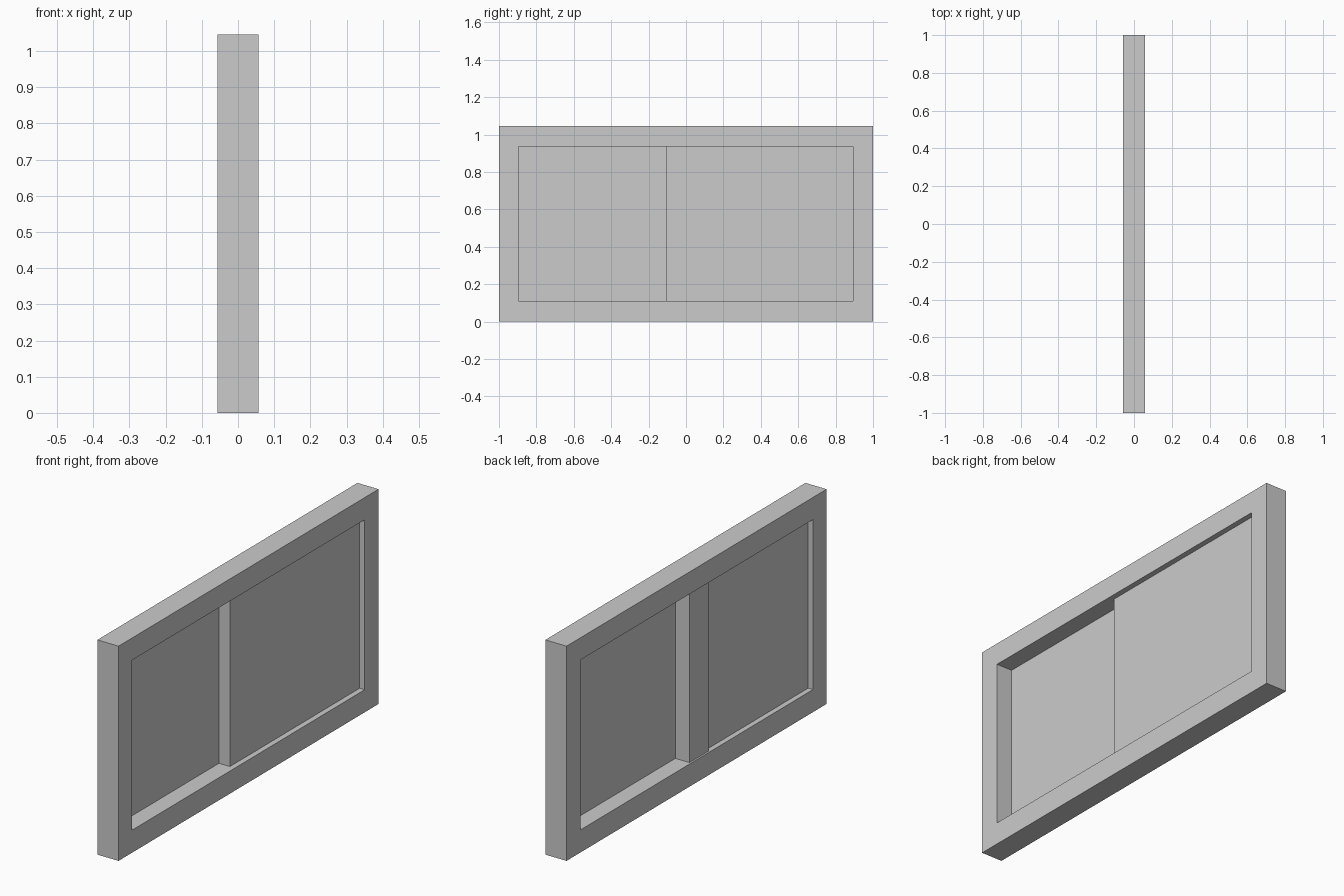
import bpy, bmesh

if "Cube" in bpy.data.objects:
    bpy.data.objects.remove(bpy.data.objects["Cube"])

HX = 0.057                              # half depth of the frame
Y0, Y1, Z0, Z1 = -0.895, 0.893, 0.11, 0.937   # opening
TOP = 1.045


def link(name, bm):
    me = bpy.data.meshes.new(name)
    bmesh.ops.recalc_face_normals(bm, faces=bm.faces)
    bm.to_mesh(me)
    bm.free()
    ob = bpy.data.objects.new(name, me)
    bpy.context.collection.objects.link(ob)
    return ob


def box(name, x, y, z):
    bm = bmesh.new()
    bmesh.ops.create_cube(bm, size=1)
    for v in bm.verts:
        v.co = [lo if c < 0 else hi for c, (lo, hi) in zip(v.co, (x, y, z))]
    return link(name, bm)


def rect(y0, y1, z0, z1):
    return [(y0, z0), (y1, z0), (y1, z1), (y0, z1)]


# Outer frame: a rectangular ring extruded through the wall depth
bm = bmesh.new()
outer = [bm.verts.new((-HX, y, z)) for y, z in rect(-1, 1, 0, TOP)]
inner = [bm.verts.new((-HX, y, z)) for y, z in rect(Y0, Y1, Z0, Z1)]
for i in range(4):
    j = (i + 1) % 4
    bm.faces.new((outer[i], outer[j], inner[j], inner[i]))
ext = bmesh.ops.extrude_face_region(bm, geom=bm.faces[:], use_keep_orig=True)
for v in ext["geom"]:
    if isinstance(v, bmesh.types.BMVert):
        v.co.x = HX
link("window_frame", bm)

# Two sliding panes on separate tracks
POST = (-0.105, 0.042)
box("rear_pane", (-0.031, -0.029), (Y0, POST[0]), (Z0, Z1))
box("front_pane", (0.028, 0.030), (POST[0], Y1), (Z0, Z1))

# Meeting post between the panes
box("meeting_post", (-0.048, 0.028), POST, (Z0, Z1))
